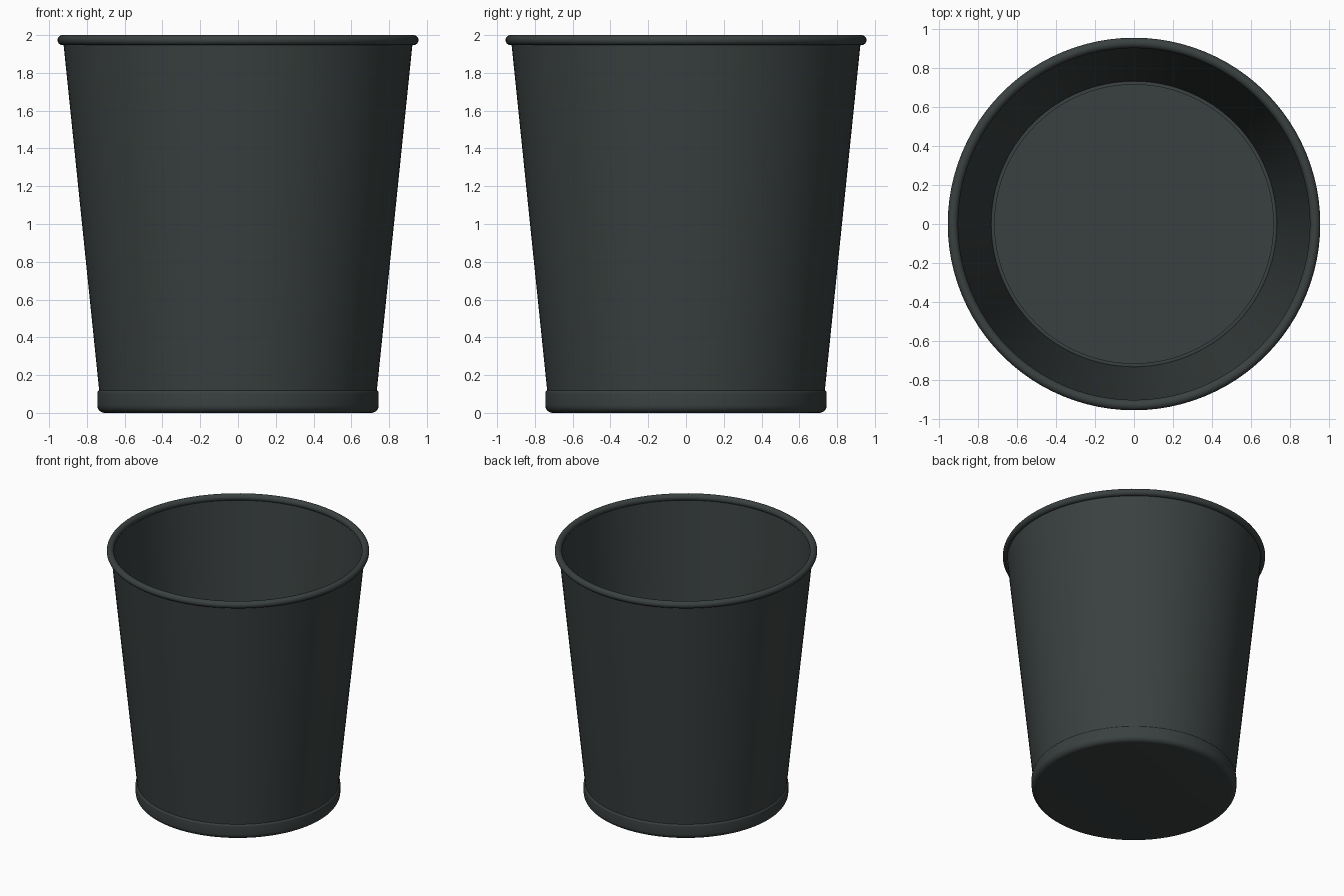
import bpy, bmesh, math

if "Cube" in bpy.data.objects:
    bpy.data.objects.remove(bpy.data.objects["Cube"])

SEGMENTS = 96

charcoal = bpy.data.materials.new("charcoal")
charcoal.diffuse_color = (0.042, 0.052, 0.051, 1)
charcoal.use_nodes = True
charcoal.node_tree.nodes["Principled BSDF"].inputs["Base Color"].default_value = charcoal.diffuse_color


def lathe(name, profile, closed=False):
    """Revolve a list of (radius, height) points around z."""
    bm = bmesh.new()
    verts = [bm.verts.new((r, 0, z)) for r, z in profile]
    pairs = list(zip(verts, verts[1:]))
    if closed:
        pairs.append((verts[-1], verts[0]))
    edges = [bm.edges.new(p) for p in pairs]
    bmesh.ops.spin(bm, geom=verts + edges, cent=(0, 0, 0), axis=(0, 0, 1),
                   angle=math.tau, steps=SEGMENTS, use_duplicate=False)
    bmesh.ops.remove_doubles(bm, verts=bm.verts, dist=1e-5)
    bmesh.ops.recalc_face_normals(bm, faces=bm.faces)
    mesh = bpy.data.meshes.new(name)
    bm.to_mesh(mesh)
    bm.free()
    mesh.materials.append(charcoal)
    obj = bpy.data.objects.new(name, mesh)
    bpy.context.collection.objects.link(obj)
    bpy.ops.object.select_all(action='DESELECT')
    obj.select_set(True)
    bpy.context.view_layer.objects.active = obj
    bpy.ops.object.shade_smooth_by_angle(angle=math.radians(35))
    return obj


def arc(cr, cz, rad, start, end, steps):
    """Points on a circular arc, angles in degrees."""
    return [(cr + rad * math.cos(math.radians(start + (end - start) * i / steps)),
             cz + rad * math.sin(math.radians(start + (end - start) * i / steps)))
            for i in range(steps + 1)]


# Tapered thin wall with its inner floor
lathe("bin_wall", [(0, 0.05), (0.728, 0.05), (0.925, 1.965), (0.911, 1.965),
                   (0.733, 0.12), (0.722, 0.11), (0, 0.11)])

# Rolled rim
lathe("rolled_rim", arc(0.929, 1.9735, 0.0265, 0, 345, 23), closed=True)

# Base band with rounded lower and upper edges, closed underneath
lathe("base_band", [(0, 0)] + arc(0.705, 0.04, 0.04, -90, 0, 8)
      + arc(0.729, 0.104, 0.016, 0, 90, 5) + [(0.715, 0.12)])
